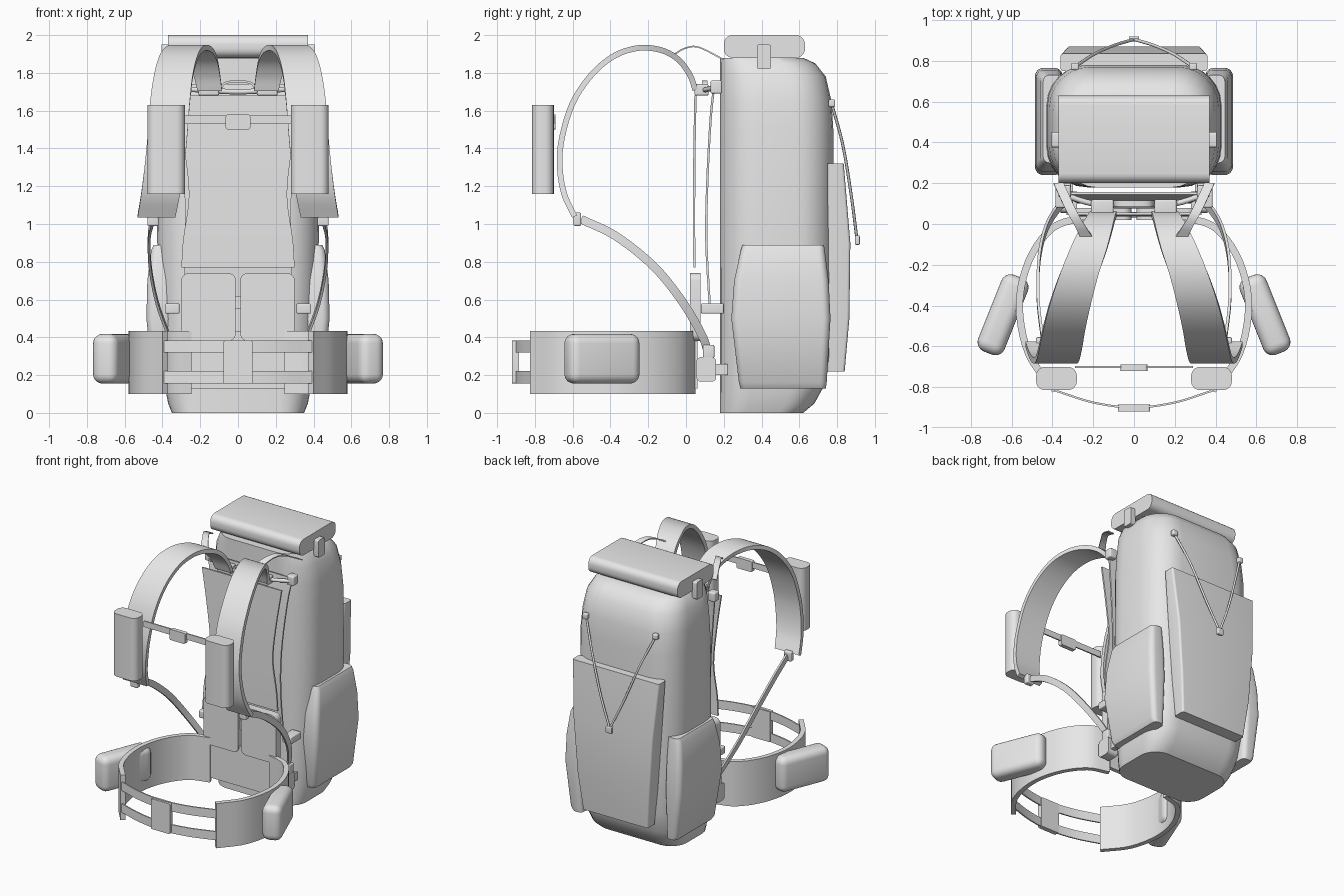
import bpy, bmesh, math
from mathutils import Vector, Matrix

old = bpy.data.objects.get("Cube")
if old:
    bpy.data.objects.remove(old)

grey = bpy.data.materials.new("plain_grey")
grey.use_nodes = True
grey.diffuse_color = (0.8, 0.8, 0.8, 1)
grey.node_tree.nodes["Principled BSDF"].inputs["Base Color"].default_value = (0.8, 0.8, 0.8, 1)
X, Y, Z = Vector((1, 0, 0)), Vector((0, 1, 0)), Vector((0, 0, 1))


def finish(name, bm, mirror=False, angle=35):
    """Turn a bmesh into a shaded object, optionally mirrored across x."""
    bmesh.ops.recalc_face_normals(bm, faces=bm.faces)
    me = bpy.data.meshes.new(name)
    bm.to_mesh(me)
    bm.free()
    me.materials.append(grey)
    ob = bpy.data.objects.new(name, me)
    bpy.context.collection.objects.link(ob)
    bpy.ops.object.select_all(action='DESELECT')
    ob.select_set(True)
    bpy.context.view_layer.objects.active = ob
    bpy.ops.object.shade_smooth_by_angle(angle=math.radians(angle))
    if mirror:
        ob.modifiers.new("mirror", 'MIRROR')
    return ob


def skin(bm, rings):
    """Join equal rings of points into a closed tube with end caps."""
    rows = [[bm.verts.new(p) for p in ring] for ring in rings]
    n = len(rows[0])
    for a, b in zip(rows, rows[1:]):
        for i in range(n):
            j = (i + 1) % n
            bm.faces.new((a[i], a[j], b[j], b[i]))
    bm.faces.new(rows[0])
    bm.faces.new(rows[-1])


def box(name, lo, hi, r=0.0, axis=None, mirror=False, turn=0):
    """Box between two corners; rounds all edges or only those along an axis."""
    lo, hi = Vector(lo), Vector(hi)
    mid, size = (lo + hi) / 2, hi - lo
    bm = bmesh.new()
    bmesh.ops.create_cube(bm, size=1, matrix=Matrix.Diagonal((*size, 1)))
    if r:
        edges = [e for e in bm.edges if axis is None or
                 abs((e.verts[0].co - e.verts[1].co).normalized().dot(axis)) > 0.9]
        bmesh.ops.bevel(bm, geom=edges, offset=r, segments=5, profile=0.5, affect='EDGES')
    bm.transform(Matrix.Translation(mid) @ Matrix.Rotation(math.radians(turn), 4, 'Z'))
    return finish(name, bm, mirror)


def loft(name, levels, mirror=False, steps=6):
    """Stack rounded rectangles given as z, x0, x1, y0, y1, radius."""
    rings = []
    for z, x0, x1, y0, y1, r in levels:
        ring = []
        corners = ((x1 - r, y1 - r), (x0 + r, y1 - r), (x0 + r, y0 + r), (x1 - r, y0 + r))
        for q, (cx, cy) in enumerate(corners):
            for s in range(steps + 1):
                a = (q + s / steps) * math.pi / 2
                ring.append((cx + r * math.cos(a), cy + r * math.sin(a), z))
        rings.append(ring)
    bm = bmesh.new()
    skin(bm, rings)
    return finish(name, bm, mirror)


def smooth_path(pts, sub=5):
    """Catmull-Rom samples through points of any dimension."""
    pts = [Vector(p) for p in pts]
    ext = [pts[0] * 2 - pts[1]] + pts + [pts[-1] * 2 - pts[-2]]
    out = []
    for a, b, c, d in zip(ext, ext[1:], ext[2:], ext[3:]):
        for s in range(sub):
            t = s / sub
            out.append((b * 2 + (c - a) * t + (a * 2 - b * 5 + c * 4 - d) * t * t
                        + (b * 3 - a - c * 3 + d) * t ** 3) / 2)
    return out + [pts[-1]]


def ribbon(name, pts, thick, axis, mirror=False):
    """Flat band along points x, y, z, width, its width lying along the axis."""
    path = smooth_path(pts)
    rings = []
    for i, p in enumerate(path):
        t = path[min(i + 1, len(path) - 1)].xyz - path[max(i - 1, 0)].xyz
        up = t.cross(axis).normalized() * thick / 2
        side = axis * p.w / 2
        c = p.xyz
        rings.append((c + side + up, c - side + up, c - side - up, c + side - up))
    bm = bmesh.new()
    skin(bm, rings)
    return finish(name, bm, mirror)


def cord(name, pts, radius, mirror=False):
    """Thin round cord."""
    rings = []
    path = smooth_path(pts)
    for i, p in enumerate(path):
        t = path[min(i + 1, len(path) - 1)] - path[max(i - 1, 0)]
        u = t.cross(X if abs(t.normalized().x) < 0.8 else Z).normalized()
        v = t.cross(u).normalized()
        rings.append([p + radius * (u * math.cos(a) + v * math.sin(a))
                      for a in (k * math.pi / 4 for k in range(8))])
    bm = bmesh.new()
    skin(bm, rings)
    return finish(name, bm, mirror, 60)


# Main sack: stacked sections with a flat front
sack = [(0, .35, .62, .13), (.05, .37, .68, .15), (.15, .39, .735, .17), (.3, .405, .765, .18),
        (.6, .42, .775, .19), (1.0, .43, .78, .2), (1.5, .425, .78, .2), (1.65, .415, .77, .2),
        (1.78, .395, .74, .19), (1.85, .36, .685, .17), (1.88, .33, .62, .14)]
loft("main_sack", [(z, -w, w, .18, y, r) for z, w, y, r in sack])

# Lid and its side buckles
box("lid", (-.37, .2, 1.88), (.37, .63, 2.0), .048, X)
box("lid_buckle", (.365, .375, 1.82), (.405, .45, 1.95), .012, X, mirror=True)

# Pockets on the sides and rear of the sack
loft("side_pocket", [(.13, .35, .43, .29, .74, .03), (.16, .35, .45, .28, .745, .035),
                     (.5, .35, .485, .24, .765, .04), (.7, .35, .48, .255, .755, .04),
                     (.86, .35, .46, .29, .735, .035), (.89, .35, .445, .30, .73, .03)], True)
loft("rear_pocket", [(.22, -.27, .27, .75, .84, .015), (.5, -.30, .30, .75, .865, .015),
                     (.9, -.33, .33, .75, .87, .015), (1.32, -.36, .36, .75, .835, .015)])

# Rear cords meeting at a toggle
cord("rear_cord", [(.29, .77, 1.64), (.2, .83, 1.42), (.1, .875, 1.15), (0, .905, .92)], .008, True)
box("cord_anchor", (.27, .755, 1.62), (.31, .79, 1.66), .008, mirror=True)
box("cord_toggle", (-.025, .895, .89), (.025, .92, .94), .006)

# Frame sheets between the sack and the wearer
ribbon("back_panel", [(0, .045, .77, .60), (0, .043, .92, .58), (0, .043, 1.15, .52),
                      (0, .045, 1.4, .57), (0, .05, 1.68, .66)], .012, X)
ribbon("frame_sheet", [(0, .125, .58, .58), (0, .108, .9, .56), (0, .112, 1.2, .57),
                       (0, .13, 1.55, .64), (0, .15, 1.74, .70)], .012, X)
cord("frame_bar", [(-.36, .15, 1.72), (-.2, .1, 1.71), (0, .09, 1.7), (.2, .1, 1.71),
                   (.36, .15, 1.72)], .014)
box("upper_clip", (.10, .045, 1.68), (.21, .12, 1.74), .01, mirror=True)
box("frame_clip", (.31, .13, 1.69), (.37, .19, 1.76), .01, mirror=True)
ribbon("grab_handle", [(-.1, .1, 1.70, .03), (-.07, .1, 1.745, .03), (0, .1, 1.755, .03),
                       (.07, .1, 1.745, .03), (.1, .1, 1.70, .03)], .012, Y)

# Shoulder straps
ribbon("shoulder_strap", [(.15, .05, 1.71, .13), (.165, .02, 1.79, .14), (.19, -.04, 1.87, .16),
                          (.225, -.13, 1.92, .18), (.27, -.25, 1.932, .19), (.31, -.38, 1.89, .2),
                          (.34, -.5, 1.79, .205), (.36, -.6, 1.64, .21), (.375, -.658, 1.45, .21),
                          (.39, -.668, 1.3, .21), (.41, -.645, 1.16, .205),
                          (.432, -.59, 1.04, .2)], .03, X, True)
ribbon("load_lifter", [(.235, -.06, 1.90, .06), (.27, 0, 1.932, .05), (.31, .07, 1.935, .05),
                       (.37, .2, 1.87, .05)], .008, X, True)
box("strap_pocket", (.28, -.815, 1.16), (.48, -.70, 1.63), .045, Z, mirror=True)
box("strap_buckle", (.42, -.595, .99), (.48, -.555, 1.06), .008, mirror=True)
ribbon("adjuster_strap", [(.45, -.555, 1.025, .014), (.47, -.37, .935, .014),
                          (.465, -.17, .775, .014), (.43, -.02, .59, .014),
                          (.37, .08, .42, .014), (.33, .115, .33, .014)], .045, X, True)

# Chest strap
box("chest_strap", (-.29, -.705, 1.53), (.29, -.695, 1.575))
box("chest_buckle", (-.065, -.72, 1.5), (.065, -.69, 1.58), .012, Y)

# Lumbar pads and lower fittings
box("lumbar_pad", (.012, .02, .38), (.30, .078, .74), .04, Y, mirror=True)
box("lumbar_link", (-.015, .04, .55), (.015, .06, .62))
box("lumbar_plate", (-.26, .03, .13), (.26, .06, .43))
box("side_clip", (.31, .08, .525), (.385, .2, .58), .008, mirror=True)
box("adjuster_buckle", (.30, .09, .29), (.36, .15, .36), .008, mirror=True)
box("belt_hub", (.28, .055, .165), (.36, .16, .295), .025, X, mirror=True)
box("hub_mount", (.30, .15, .2), (.34, .22, .26), mirror=True)

# Hip belt wings, webbing and buckle
ribbon("belt_wing", [(.25, .033, .267, .335), (.40, -.02, .267, .335), (.515, -.18, .267, .335),
                     (.562, -.40, .267, .335), (.515, -.64, .267, .335),
                     (.385, -.815, .267, .335)], .035, Z, True)
for label, height in (("upper", .352), ("lower", .188)):
    ribbon(label + "_belt_web", [(x, y, height, .065) for x, y in
                                 ((-.39, -.815), (-.2, -.875), (0, -.9), (.2, -.875), (.39, -.815))],
           .01, Z)
box("belt_buckle", (-.078, -.92, .155), (.078, -.885, .382), .01, Y)

# Angled pockets on the belt
box("belt_pocket", (.572, -.647, .155), (.712, -.243, .418), .05, mirror=True, turn=21.8)
